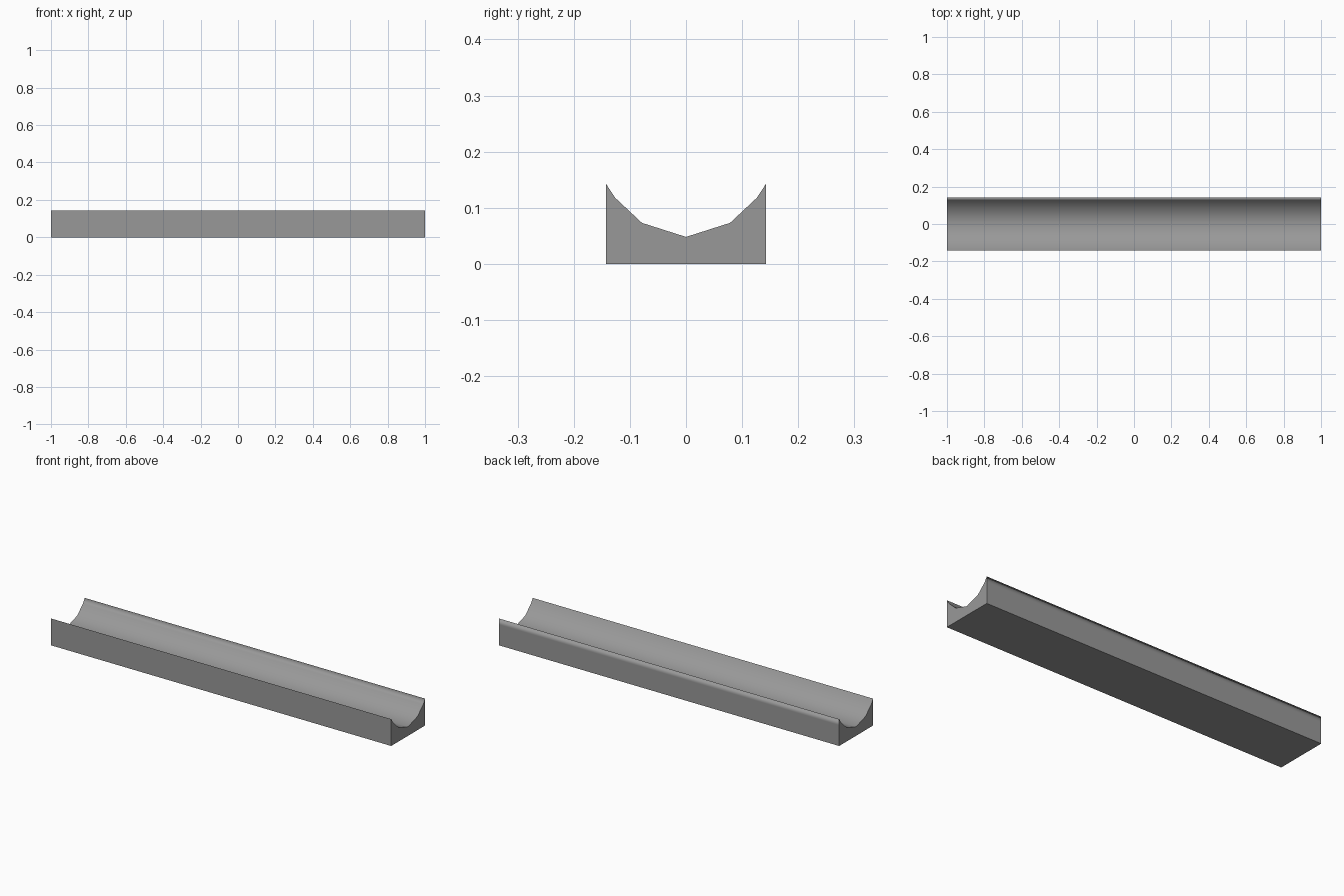
import bpy, bmesh, math

if "Cube" in bpy.data.objects:
    bpy.data.objects.remove(bpy.data.objects["Cube"])

# Half of the trough cross-section (y, z), from groove bottom out to the base
half = [(0.0785, 0.073), (0.1265, 0.118), (0.1425, 0.1425), (0.1425, 0.11), (0.1425, 0.0)]
profile = [(-y, z) for y, z in reversed(half)] + [(0.0, 0.048)] + half

# Extrude the section along x
bm = bmesh.new()
end = bm.faces.new([bm.verts.new((-1.0, y, z)) for y, z in profile])
new = bmesh.ops.extrude_face_region(bm, geom=[end], use_keep_orig=True)
bmesh.ops.translate(bm, vec=(2.0, 0, 0),
                    verts=[g for g in new["geom"] if isinstance(g, bmesh.types.BMVert)])
bmesh.ops.recalc_face_normals(bm, faces=bm.faces)

mesh = bpy.data.meshes.new("trough")
bm.to_mesh(mesh)
bm.free()
trough = bpy.data.objects.new("trough", mesh)
bpy.context.collection.objects.link(trough)

# Darker grey
grey = bpy.data.materials.new("dark_grey")
grey.diffuse_color = (0.318, 0.318, 0.318, 1)
grey.use_nodes = True
grey.node_tree.nodes["Principled BSDF"].inputs["Base Color"].default_value = grey.diffuse_color
mesh.materials.append(grey)

# Smooth groove, crisp outer edges
bpy.context.view_layer.objects.active = trough
trough.select_set(True)
bpy.ops.object.shade_smooth_by_angle(angle=math.radians(42))

# The back rim rolls softly into the back wall
for edge in mesh.edges:
    a, b = (mesh.vertices[i].co for i in edge.vertices)
    if abs(a.x - b.x) > 1 and min(a.y, b.y) > 0.14 and min(a.z, b.z) > 0.14:
        edge.use_edge_sharp = False
